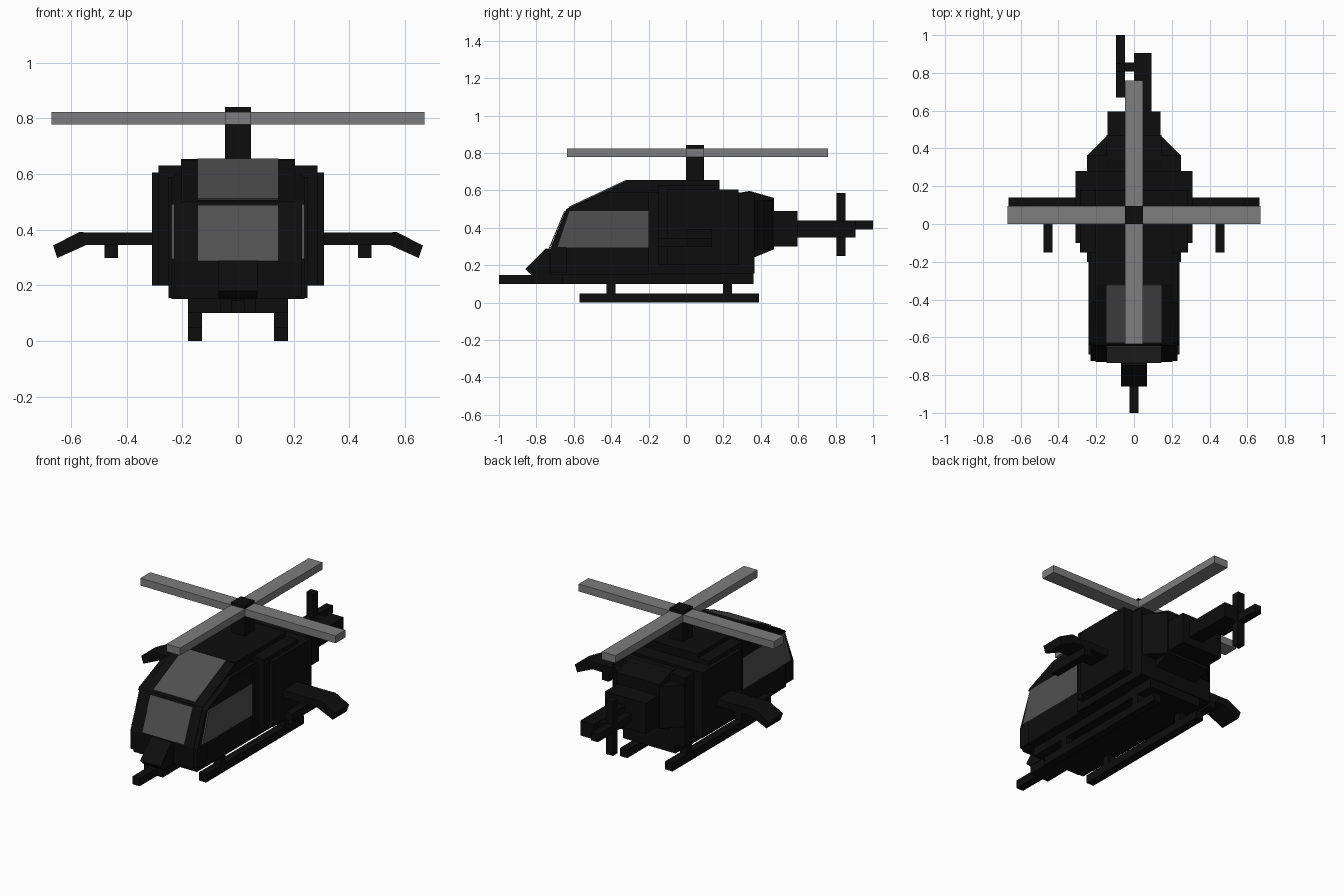
import bpy, bmesh
from mathutils import Vector


def mat(name, v):
    m = bpy.data.materials.new(name)
    m.diffuse_color = (v, v, v, 1)
    return m


BLACK = mat("matte_black", 0.004)
GLASS = mat("dark_glass", 0.08)
GREY = mat("rotor_grey", 0.205)


def prism(name, axis, pts, lo, hi, m=BLACK):
    """Extrude a closed 2D profile along an axis (profile uses the other two axes in order)."""
    def p(a, b, c):
        return {'x': (c, a, b), 'y': (a, c, b), 'z': (a, b, c)}[axis]
    bm = bmesh.new()
    f = bm.faces.new([bm.verts.new(p(a, b, lo)) for a, b in pts])
    r = bmesh.ops.extrude_face_region(bm, geom=[f])
    vs = [g for g in r['geom'] if isinstance(g, bmesh.types.BMVert)]
    bmesh.ops.translate(bm, verts=vs, vec=Vector(p(0, 0, hi - lo)))
    bmesh.ops.recalc_face_normals(bm, faces=bm.faces)
    me = bpy.data.meshes.new(name)
    bm.to_mesh(me)
    bm.free()
    me.materials.append(m)
    ob = bpy.data.objects.new(name, me)
    bpy.context.collection.objects.link(ob)
    return ob


def box(name, x0, x1, y0, y1, z0, z1, m=BLACK):
    return prism(name, 'z', [(x0, y0), (x1, y0), (x1, y1), (x0, y1)], z0, z1, m)


def mirror(ob):
    ob.modifiers.new("mirror", 'MIRROR')
    return ob


# Belly and nose
box("floor", -0.18, 0.18, -0.66, 0.36, 0.10, 0.16)
box("nose_gun", -0.025, 0.025, -1.0, -0.64, 0.10, 0.148)
box("nose_base", -0.065, 0.065, -0.83, -0.64, 0.10, 0.155)
prism("nose_ramp", 'x', [(-0.83, 0.15), (-0.86, 0.18), (-0.75, 0.29), (-0.70, 0.28), (-0.70, 0.15)],
      -0.07, 0.07)

# Cabin core with sloping front
prism("cabin", 'x', [(-0.73, 0.15), (-0.73, 0.28), (-0.64, 0.50), (-0.32, 0.65), (-0.32, 0.655),
                     (0.18, 0.655), (0.18, 0.15)], -0.205, 0.205)
prism("cabin_sides", 'x', [(-0.725, 0.16), (-0.725, 0.28), (-0.64, 0.49), (-0.40, 0.60),
                           (0.0, 0.60), (0.0, 0.16)], -0.23, 0.23)
prism("upper_sill", 'x', [(-0.64, 0.49), (-0.625, 0.505), (-0.42, 0.59), (0.0, 0.59), (0.0, 0.49)],
      -0.24, 0.24)
box("lower_sill", -0.24, 0.24, -0.64, 0.0, 0.15, 0.295)
mirror(prism("side_window", 'x', [(-0.69, 0.295), (-0.625, 0.49), (-0.19, 0.49), (-0.19, 0.295)],
             0.231, 0.24, GLASS))

# Windscreen panes as thin plates
for name, a, b in (("lower_windscreen", (-0.73, 0.285), (-0.646, 0.487)),
                   ("upper_windscreen", (-0.625, 0.507), (-0.32, 0.650))):
    d = Vector((b[0] - a[0], b[1] - a[1])).normalized()
    n = Vector((-d.y, d.x)) * 0.006
    prism(name, 'x', [a, b, (b[0] + n.x, b[1] + n.y), (a[0] + n.x, a[1] + n.y)], -0.145, 0.145, GLASS)

# Stepped middle hull
box("hull_inner", -0.25, 0.25, -0.20, 0.365, 0.155, 0.59)
box("hull_middle", -0.285, 0.285, -0.15, 0.18, 0.20, 0.63)
box("hull_outer", -0.31, 0.31, -0.10, 0.28, 0.20, 0.605)

# Tapered rear hull
prism("rear_taper", 'x', [(0.30, 0.10), (0.36, 0.10), (0.36, 0.24), (0.47, 0.285), (0.47, 0.56),
                          (0.34, 0.597), (0.30, 0.59)], -0.145, 0.145)
prism("rear_chamfer", 'z', [(-0.25, 0.36), (0.25, 0.36), (0.145, 0.465), (-0.145, 0.465)], 0.285, 0.545)
box("rear_block", -0.14, 0.14, 0.44, 0.595, 0.30, 0.49)

# Tail boom and tail rotor
box("tail_boom", 0.0, 0.092, 0.58, 0.905, 0.348, 0.44)
box("tail_shaft", -0.06, 0.01, 0.808, 0.855, 0.392, 0.438)
box("tail_blade_level", -0.095, -0.048, 0.67, 1.0, 0.392, 0.44)
box("tail_blade_upright", -0.095, -0.048, 0.805, 0.852, 0.25, 0.585)

# Stub wings with drooping tips and pods
mirror(box("wing", 0.28, 0.55, 0.0, 0.14, 0.345, 0.39))
mirror(prism("wing_tip", 'y', [(0.53, 0.352), (0.545, 0.39), (0.57, 0.392), (0.665, 0.343), (0.65, 0.298)],
             0.0, 0.14))
mirror(box("wing_pod", 0.432, 0.48, -0.15, 0.14, 0.298, 0.346))

# Landing skids
mirror(box("skid", 0.13, 0.18, -0.57, 0.39, 0.0, 0.05))
for name, y in (("front_strut", -0.425), ("rear_strut", 0.198)):
    mirror(box(name, 0.13, 0.18, y, y + 0.047, 0.04, 0.155))

# Main rotor
box("rotor_mast", -0.047, 0.047, 0.0, 0.095, 0.64, 0.79)
box("rotor_cap", -0.047, 0.047, 0.0, 0.095, 0.82, 0.842)
box("rotor_blades_across", -0.67, 0.67, 0.0, 0.095, 0.778, 0.824, GREY)
mirror_pairs = (("rotor_blade_front", -0.635, 0.0), ("rotor_blade_back", 0.095, 0.76))
for name, y0, y1 in mirror_pairs:
    box(name, -0.047, 0.047, y0, y1, 0.778, 0.824, GREY)
